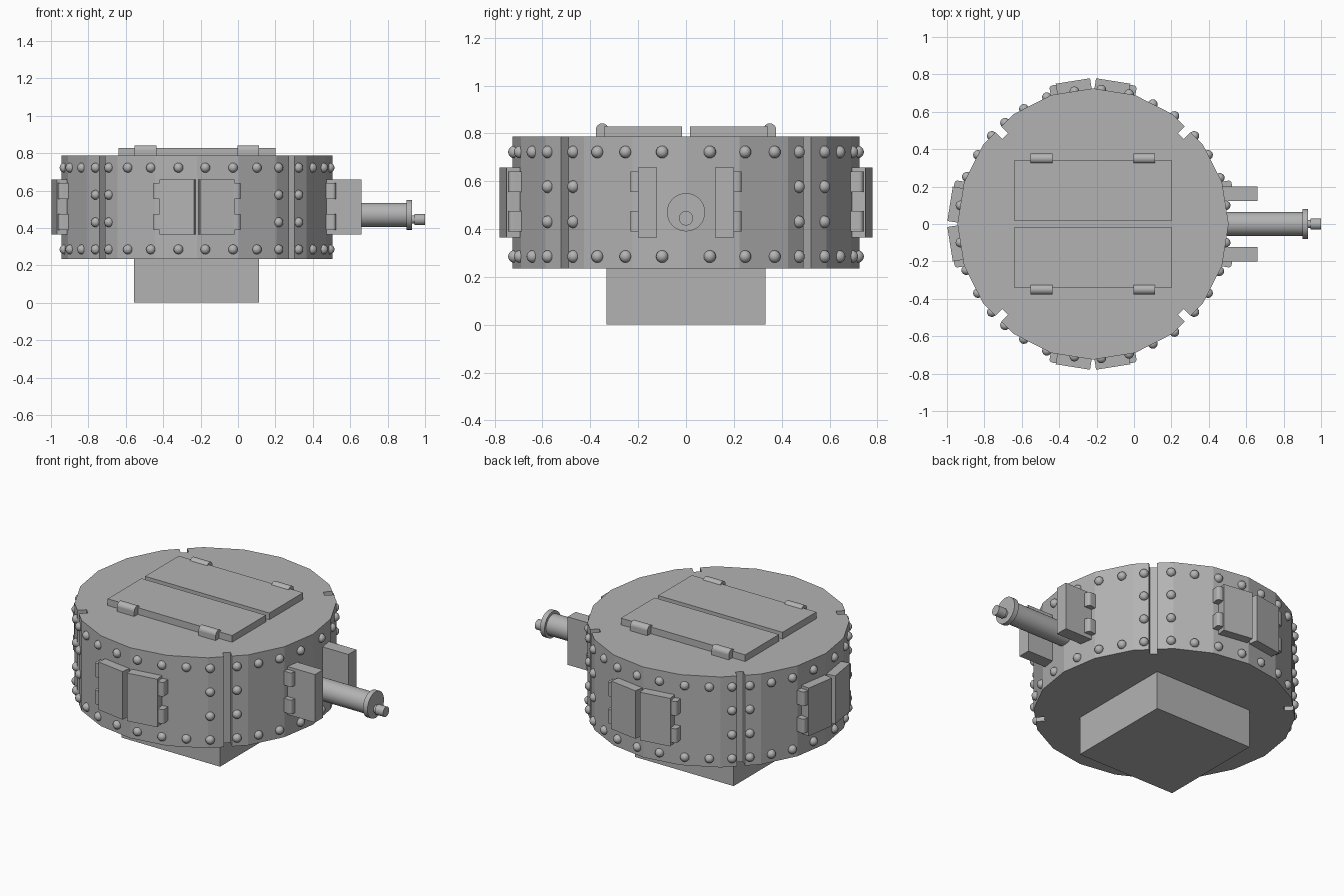
import bpy, bmesh
from math import radians, cos, sin, pi
from mathutils import Matrix, Vector

cube = bpy.data.objects.get("Cube")
if cube:
    bpy.data.objects.remove(cube, do_unlink=True)

steel = bpy.data.materials.new("grey_steel")
GREY = (0.45, 0.45, 0.45, 1)
steel.use_nodes = True
steel.diffuse_color = GREY
steel.node_tree.nodes["Principled BSDF"].inputs["Base Color"].default_value = GREY

CENTRE = Vector((-0.219, 0, 0))
RADIUS, SIDES = 0.725, 20
Z0, Z1 = 0.235, 0.787
SIDE_ANGLES = {"left_side": 0, "back": 90, "right_side": 180, "front": 270}


def around(deg):
    """Frame on the drum axis whose x points outward at the given angle."""
    return Matrix.Translation(CENTRE) @ Matrix.Rotation(radians(deg), 4, "Z")


def finish(name, bm, smooth=False):
    bmesh.ops.recalc_face_normals(bm, faces=bm.faces)
    mesh = bpy.data.meshes.new(name)
    bm.to_mesh(mesh)
    bm.free()
    mesh.materials.append(steel)
    ob = bpy.data.objects.new(name, mesh)
    bpy.context.scene.collection.objects.link(ob)
    if smooth:
        bpy.ops.object.select_all(action="DESELECT")
        ob.select_set(True)
        bpy.context.view_layer.objects.active = ob
        bpy.ops.object.shade_smooth_by_angle(angle=radians(40))
    return ob


def add_box(bm, xs, ys, zs, frame=Matrix()):
    size = Matrix.Diagonal((xs[1] - xs[0], ys[1] - ys[0], zs[1] - zs[0], 1))
    mid = Matrix.Translation((sum(xs) / 2, sum(ys) / 2, sum(zs) / 2))
    return bmesh.ops.create_cube(bm, size=1, matrix=frame @ mid @ size)["verts"]


def add_prism(bm, outline, z0, z1):
    face = bm.faces.new([bm.verts.new((p.x, p.y, z0)) for p in outline])
    top = bmesh.ops.extrude_face_region(bm, geom=[face])["geom"]
    moved = [v for v in top if isinstance(v, bmesh.types.BMVert)]
    bmesh.ops.translate(bm, verts=moved, vec=(0, 0, z1 - z0))


def add_rod(bm, x0, x1, radius, y, z, segments=32):
    frame = Matrix.Translation(((x0 + x1) / 2, y, z)) @ Matrix.Rotation(pi / 2, 4, "Y")
    bmesh.ops.create_cone(bm, cap_ends=True, segments=segments, radius1=radius,
                          radius2=radius, depth=x1 - x0, matrix=frame)


# Drum with a vertical slot between each pair of quarter panels
apothem = RADIUS * cos(pi / SIDES)
outline = []
for i in range(SIDES):
    outline.append(around(i * 18) @ Vector((RADIUS, 0, 0)))
    if i % 5 == 2:
        for r, t in ((apothem, -1), (0.665, -1), (0.665, 1), (apothem, 1)):
            outline.append(around(i * 18 + 9) @ Vector((r, t * 0.022, 0)))
bm = bmesh.new()
add_prism(bm, outline, Z0, Z1)
finish("drum", bm)

# Mounting block underneath
bm = bmesh.new()
add_box(bm, (-0.555, 0.112), (-0.333, 0.333), (0, Z0 + 0.01))
finish("base_block", bm)

# Rivets: two full rows, with extra ones beside the slots
bm = bmesh.new()
even = [-41, -31, -20.5, -8, 8, 20, 31, 41]
shifted = [-41, -31, -20, -8, 3.5, 15.5, 26.5, 37]
for name, side in SIDE_ANGLES.items():
    # The uneven row leans toward the gun on both the front and the back
    angles = {"front": shifted, "back": [-a for a in shifted]}.get(name, even)
    for a in angles:
        facet = (side + a) % 18 - 9
        surface = apothem / cos(radians(facet))
        heights = [0.285, 0.722]
        if abs(a) > 35:
            heights += [0.43, 0.577]
        for z in heights:
            spot = around(side + a) @ Matrix.Translation((surface, 0, z))
            bmesh.ops.create_uvsphere(bm, u_segments=12, v_segments=8,
                                      radius=0.026, matrix=spot)
finish("rivets", bm, True)


def hinge_block(bm, xs, ys, zs, frame):
    """Block with rounded outer vertical corners."""
    part = bmesh.new()
    verts = add_box(part, xs, ys, zs)
    edges = [e for e in part.edges
             if all(abs(v.co.x - xs[1]) < 1e-4 for v in e.verts)
             and abs(e.verts[0].co.z - e.verts[1].co.z) > 0.01]
    bmesh.ops.bevel(part, geom=edges, offset=0.016, segments=4,
                    profile=0.5, affect="EDGES")
    part.transform(frame)
    temp = bpy.data.meshes.new("hinge_temp")
    part.to_mesh(temp)
    part.free()
    bm.from_mesh(temp)
    bpy.data.meshes.remove(temp)


# Closed double shutters on three sides, open ones beside the gun
PORT_Z = (0.365, 0.658)
for name, side in SIDE_ANGLES.items():
    shutters, hinges = bmesh.new(), bmesh.new()
    for s in (-1, 1):
        frame = around(side + 9 * s)
        if name == "left_side":
            add_box(shutters, (0.45, 0.66), sorted((s * 0.122, s * 0.2)), PORT_Z)
        else:
            add_box(shutters, (0.69, 0.772), sorted((s * -0.106, s * 0.08)),
                    PORT_Z, frame)
        for z in (0.432, 0.598):
            hinge_block(hinges, (0.69, 0.766), sorted((s * 0.07, s * 0.116)),
                        (z - 0.043, z + 0.043), frame)
    finish(name + "_shutters", shutters)
    finish(name + "_hinges", hinges, True)

# Roof hatch doors and their hinges
doors, hinges = bmesh.new(), bmesh.new()
for s in (-1, 1):
    add_box(doors, (-0.64, 0.2), sorted((s * 0.017, s * 0.343)), (Z1 - 0.02, 0.828))
    for x in (-0.495, 0.055):
        add_rod(hinges, x - 0.058, x + 0.058, 0.027, s * 0.35, 0.815, 16)
        add_box(hinges, (x - 0.058, x + 0.058), sorted((s * 0.325, s * 0.377)),
                (Z1 - 0.01, 0.815))
finish("roof_doors", doors)
finish("roof_hinges", hinges, True)

# Gun barrel with collar and small offset muzzle
bm = bmesh.new()
for x0, x1, r, z in ((0.4, 0.91, 0.064, 0.47), (0.9, 0.93, 0.08, 0.47),
                     (0.92, 0.97, 0.022, 0.445), (0.945, 1.0, 0.03, 0.445)):
    add_rod(bm, x0, x1, r, 0, z)
finish("gun_barrel", bm, True)
